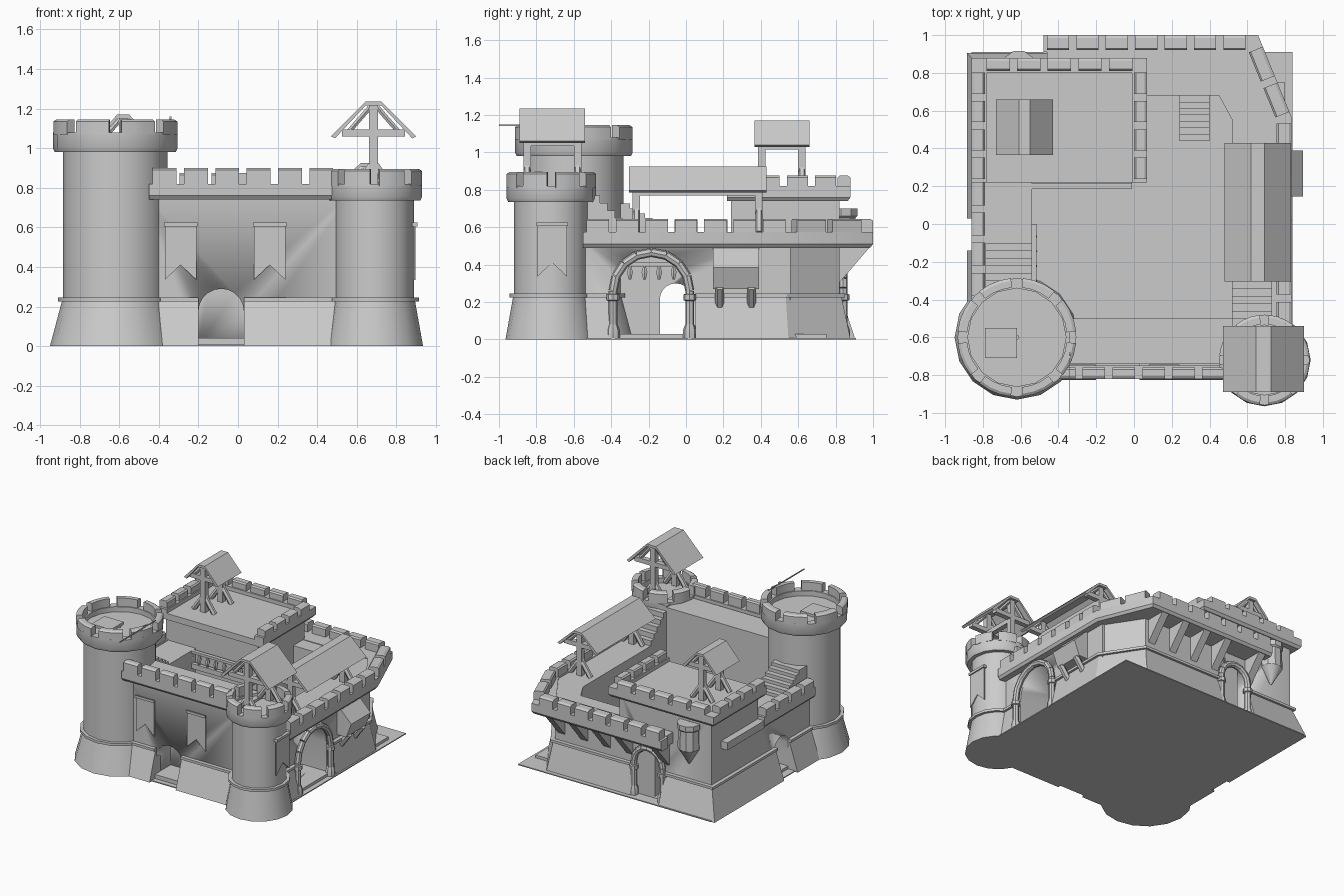
import bpy, bmesh, math
from mathutils import Vector

if "Cube" in bpy.data.objects:
    bpy.data.objects.remove(bpy.data.objects["Cube"])

grey = bpy.data.materials.new("plain_grey")
grey.diffuse_color = (0.6, 0.6, 0.6, 1)
grey.use_nodes = True
grey.node_tree.nodes["Principled BSDF"].inputs["Base Color"].default_value = grey.diffuse_color


def finish(name, bm, smooth=True):
    bmesh.ops.recalc_face_normals(bm, faces=bm.faces)
    me = bpy.data.meshes.new(name)
    bm.to_mesh(me)
    bm.free()
    ob = bpy.data.objects.new(name, me)
    bpy.context.collection.objects.link(ob)
    me.materials.append(grey)
    if smooth:
        bpy.ops.object.select_all(action='DESELECT')
        ob.select_set(True)
        bpy.context.view_layer.objects.active = ob
        bpy.ops.object.shade_smooth_by_angle(angle=math.radians(32))
    return ob


def loft(name, rings, closed=False):
    """Skin equal-length rings of points; cap the ends unless closed."""
    bm = bmesh.new()
    vs = [[bm.verts.new(p) for p in r] for r in rings]
    n = len(rings[0])
    pairs = list(zip(vs, vs[1:])) + ([(vs[-1], vs[0])] if closed else [])
    for a, b in pairs:
        for i in range(n):
            j = (i + 1) % n
            bm.faces.new((a[i], a[j], b[j], b[i]))
    if not closed:
        bm.faces.new(vs[0])
        bm.faces.new(vs[-1])
    return finish(name, bm)


def prism(name, pts, axis, lo, hi):
    def put(p, d):
        return {'x': (d, p[0], p[1]), 'y': (p[0], d, p[1]), 'z': (p[0], p[1], d)}[axis]
    return loft(name, [[put(p, d) for p in pts] for d in (lo, hi)])


def box(name, x0, x1, y0, y1, z0, z1):
    return prism(name, [(x0, y0), (x1, y0), (x1, y1), (x0, y1)], 'z', z0, z1)


def sweep(name, path, profile):
    """Run an (outward offset, z) profile along a mitred ground path (outside on the right)."""
    P = [Vector(p) for p in path]
    dirs = [(b - a).normalized() for a, b in zip(P, P[1:])]
    nor = [Vector((d.y, -d.x)) for d in dirs]
    rings = []
    for i, p in enumerate(P):
        a, b = nor[max(i - 1, 0)], nor[min(i, len(nor) - 1)]
        m = (a + b) / (1 + a.dot(b))
        rings.append([(p.x + m.x * o, p.y + m.y * o, z) for o, z in profile])
    return loft(name, rings)


def parapet(name, path, z0, z1, z2, pitch=0.165, gap=0.038, off=0.06):
    """Overhanging band with merlons along each stretch."""
    sweep(name + "_band", path, [(-.02, z0), (off - .015, z0), (off, z0 + .02), (off, z1), (-.02, z1)])
    for a, b in zip(path, path[1:]):
        a, b = Vector(a), Vector(b)
        L = (b - a).length
        n = max(1, round(L / pitch))
        d = (b - a) / L
        for i in range(n):
            s, e = a + d * (L * i / n + gap / 2), a + d * (L * (i + 1) / n - gap / 2)
            sweep(name + "_merlon", [s, e], [(-.01, z1 - .01), (off, z1 - .01), (off, z2 - .01),
                                             (off - .015, z2), (.0, z2), (-.01, z2 - .01)])


def lathe(name, c, prof, n=16, a0=0, a1=2 * math.pi):
    full = a1 - a0 > 6.2
    k = n if full else n + 1
    rings = [[(c[0] + r * math.cos(a0 + (a1 - a0) * i / n), c[1] + r * math.sin(a0 + (a1 - a0) * i / n), z)
              for r, z in prof] for i in range(k)]
    return loft(name, rings, closed=full)


def beam(name, a, b, r=0.018, n=6):
    a, b = Vector(a), Vector(b)
    q = (b - a).to_track_quat('Z', 'Y')
    return loft(name, [[p + q @ Vector((r * math.cos(t * math.tau / n), r * math.sin(t * math.tau / n), 0))
                        for t in range(n)] for p in (a, b)])


def arch(lo, hi, z0, ztop, n=10):
    r, c = (hi - lo) / 2, (hi + lo) / 2
    return [(lo, z0)] + [(c - r * math.cos(math.pi * i / n), ztop - r + r * math.sin(math.pi * i / n))
                         for i in range(n + 1)] + [(hi, z0)]


def cut(ob, cutter):
    m = ob.modifiers.new("opening", 'BOOLEAN')
    m.object, m.operation, m.solver = cutter, 'DIFFERENCE', 'EXACT'
    bpy.context.view_layer.objects.active = ob
    bpy.ops.object.modifier_apply(modifier=m.name)
    bpy.data.objects.remove(cutter)


def round_tower(name, c, rb, rs, rt, z0, z1, z2):
    lathe(name + "_body", c, [(.01, 0), (rb, 0), (rs + .005, .225), (rs + .025, .225), (rs + .025, .245),
                              (rs, .245), (rs, z0), (rt - .01, z0), (rt, z0 + .02), (rt, z1), (rt - .055, z1),
                              (rt - .055, z1 - .04), (.01, z1 - .04)])
    for i in range(8):
        a = i * math.tau / 8
        lathe(name + "_merlon", c, [(rt - .05, z1 - .01), (rt, z1 - .01), (rt, z2 - .01), (rt - .015, z2),
                                    (rt - .05, z2)], 3, a + .1, a + math.tau / 8 - .1)


def shelter(name, xc, y0, y1, w, f, ze, zt, zb):
    """Gabled roof on braced posts."""
    t = .02
    prism(name + "_roof", [(xc - w, ze), (xc - f, zt), (xc + f, zt), (xc + w, ze), (xc + w - .02, ze - .01),
                           (xc + f, zt - t), (xc - f, zt - t), (xc - w + .02, ze - .01)], 'y', y0, y1)
    for y in (y0 + .04, y1 - .04):
        box(name + "_post", xc - .022, xc + .022, y - .02, y + .02, zb, zt - .01)
        box(name + "_crossbeam", xc - w * .74, xc + w * .74, y - .02, y + .02, ze, ze + .035)
        for s in (-1, 1):
            beam(name + "_foot_brace", (xc + s * .09, y, zb), (xc, y, zb + .13), .02)
            beam(name + "_roof_brace", (xc + s * w * .6, y, ze + .02), (xc + s * .02, y, zt - .03), .014)
    box(name + "_ridge_beam", xc - .02, xc + .02, y0 + .03, y1 - .03, ze - .025, ze + .01)


# ground
box("ground_plate", -.86, .84, -.8, .91, 0, .008)
box("courtyard_floor", -.6, .8, -.6, .75, 0, .03)

# main walls with arched openings
front = box("front_wall", -.5, .6, -.74, -.5, 0, .8)
cut(front, prism("cutter", arch(-.2, .03, -.1, .29), 'y', -.9, -.56))
box("front_threshold", -.2, .03, -.76, -.5, 0, .04)
right = box("right_wall", .52, .77, -.6, .56, 0, .57)
cut(right, prism("cutter", arch(-.37, .01, .03, .455), 'x', .4, .9))
prism("back_wall", [(.77, .53), (.58, .82), (-.3, .82), (-.3, .68), (.45, .68), (.52, .55)], 'z', 0, .57)
left = box("left_wall", -.8, -.54, -.5, .25, 0, .57)
cut(left, prism("cutter", arch(-.14, .03, .03, .3), 'x', -1, -.4))
keep = box("keep_body", -.8, .01, .24, .82, 0, .79)
cut(keep, prism("cutter", arch(-.37, -.14, .02, .39), 'y', .7, 1))
prism("back_walk", [(.77, .5), (.6, .93), (-.46, .93), (-.46, .8), (.58, .8)], 'z', .49, .575)

# sloping plinths
skirt = [(-.05, 0), (.085, 0), (.012, .225), (.03, .225), (.03, .245), (-.05, .245)]
for path in ([(-.5, -.74), (-.2, -.74)], [(.03, -.74), (.6, -.74)], [(.77, -.6), (.77, -.41)],
             [(.77, .05), (.77, .53), (.58, .82), (-.12, .82)],
             [(-.39, .82), (-.8, .82), (-.8, .03)], [(-.8, -.14), (-.8, -.5)]):
    sweep("plinth", path, [(o - (.025 if path[0][0] > .7 and o > 0.05 else 0), z) for o, z in skirt])

# parapets
parapet("front_parapet", [(-.45, -.77), (.5, -.77)], .74, .82, .9, .16, off=.05)
parapet("outer_parapet", [(.765, -.55), (.765, .55), (.61, .93), (-.48, .93)], .49, .575, .645, off=.07)
parapet("left_parapet", [(-.8, .24), (-.8, -.4)], .49, .575, .64)
parapet("keep_parapet", [(.01, .22), (.01, .82), (-.8, .82), (-.8, .22)], .74, .82, .875)
box("keep_front_lip", -.8, .02, .22, .25, .74, .79)
box("keep_side_band", -.855, -.79, .23, .7, .49, .55)

# corbels under the back walk
for x in (-.4, -.08, .12, .32, .52):
    prism("back_corbel", [(.8, .28), (.98, .49), (.8, .49)], 'x', x - .03, x + .03)

# round towers
round_tower("large_tower", (-.62, -.6), .33, .265, .315, .98, 1.08, 1.145)
round_tower("small_tower", (.69, -.72), .245, .2, .24, .735, .82, .895)
box("tower_hatch", -.79, -.62, -.71, -.55, 1.03, 1.06)
box("tower_pole", -.342, -.338, -1, -.55, 1.14, 1.15)
box("tower_pole_bracket", -.345, -.335, -.7, -.68, 1.06, 1.16)

# hanging half turret on the keep's back
lathe("bartizan", (-.61, .83), [(.005, .37), (.085, .5), (.08, .65), (.09, .66), (.09, .7), (.005, .7)], 10)

# shelters
shelter("tower_shelter", .685, -.89, -.54, .215, .04, 1.06, 1.235, .8)
shelter("keep_shelter", -.58, .365, .66, .15, .03, 1.04, 1.17, .79)
shelter("wall_shelter", .655, -.305, .43, .175, .035, .795, .925, .57)

# wooden oriel on the right wall
prism("oriel", [(.75, .49), (.79, .49), (.895, .385), (.85, .27), (.75, .27)], 'y', .145, .39)
for y in (.18, .35):
    beam("oriel_brace", (.85, y, .28), (.76, y, .16), .024)

# arch surrounds
for pts, axis, d in ((arch(-.39, .02, .02, .465, 8), 'x', .8), (arch(-.38, -.13, .02, .4, 8), 'y', .84)):
    P = [(d, p[0], p[1]) if axis == 'x' else (p[0], d, p[1]) for p in pts]
    for a, b in zip(P, P[1:]):
        beam("arch_surround", a, b, .024, 8)
    for p in (P[0], P[-1]):
        lathe("arch_foot", p[:2], [(.005, 0), (.036, 0), (.036, .05), (.025, .08), (.005, .08)], 8)
        lathe("arch_capital", p[:2], [(.005, .2), (.034, .21), (.034, .24), (.005, .25)], 8)

# stairs
for i in range(6):
    z = .57 + .026 * (i + 1)
    box("left_stair", -.785, -.54, -.42, -.1 - .04 * i, .55, z)
    box("right_stair", .52, .73, -.55, -.3 - .04 * i, .55, .57 + .04 * (i + 1))
for i in range(7):
    box("yard_stair", .24, .4, .44 + .034 * i, .69, .02, .1 + .075 * i)

# balustrades in front of the keep and along the left walk
for z in (.45, .55):
    box("balcony_rail", -.74, -.01, .185, .215, z, z + .02)
box("balcony_slab", -.74, -.01, .185, .25, .43, .45)
box("walk_rail", -.55, -.515, -.33, .0, .39, .41)
urn = [(.003, 0), (.008, 0), (.018, .04), (.008, .07), (.003, .08)]
for i in range(10):
    lathe("baluster", (-.7 + i * .073, .2), [(r, z + .47) for r, z in urn], 6)
for i in range(4):
    lathe("walk_baluster", (-.53, -.3 + i * .078), [(r, z + .32) for r, z in urn], 6)

# swallowtail banners
def banner(axis, c, d, w=.08):
    s = 1 if axis == 'x' else -1
    prism("banner", [(c - w, .62), (c - w, .335), (c, .41), (c + w, .335), (c + w, .62)], axis, d, d + s * .008)
    e = [(c - w - .005, .605), (c + w + .005, .605), (c + w + .005, .625), (c - w - .005, .625)]
    prism("banner_rod", e, axis, d - .01, d + s * .018)

banner('y', -.29, -.745)
banner('y', .16, -.745)
banner('x', -.715, .888)
